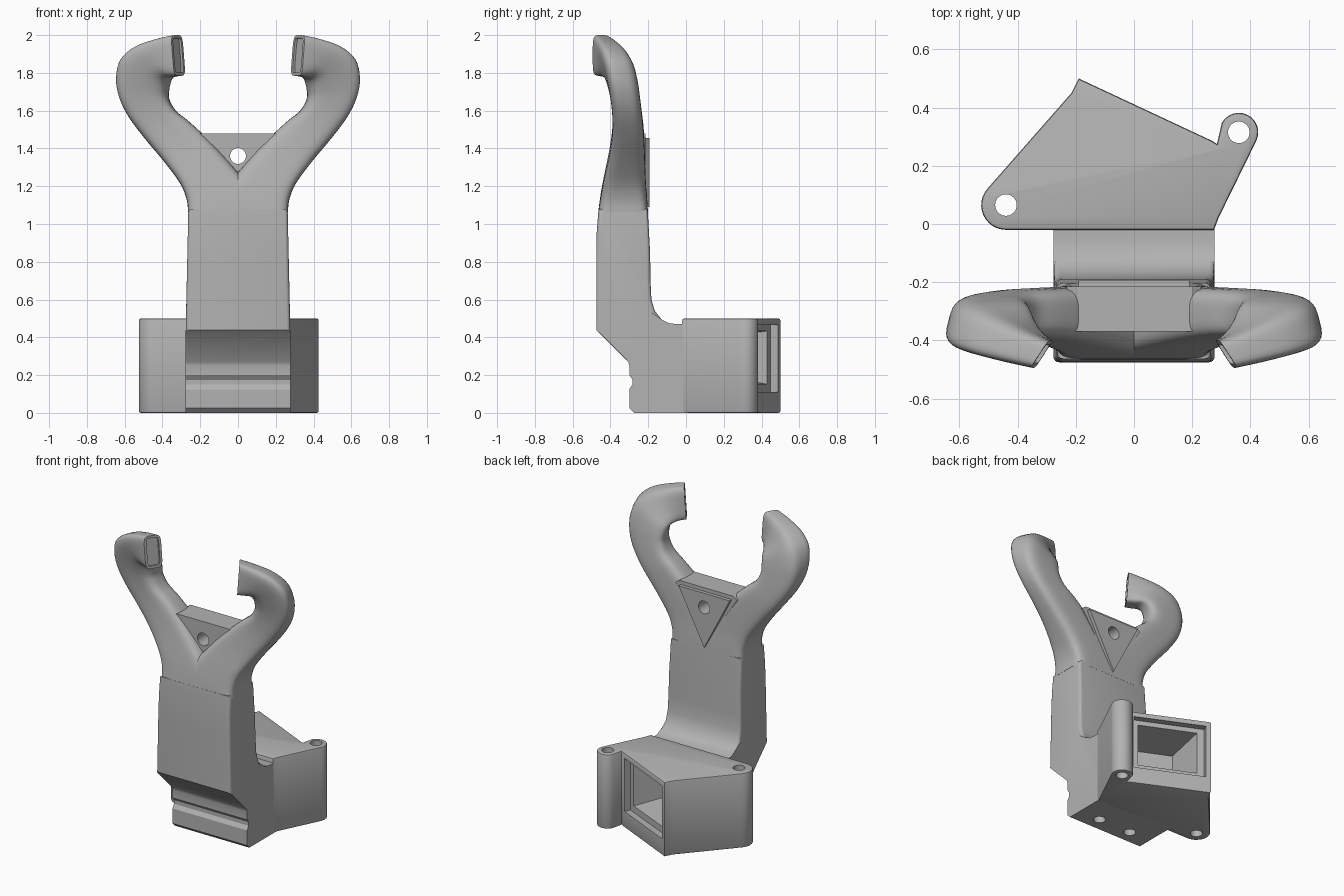
import bpy, bmesh, math
from mathutils import Vector

if "Cube" in bpy.data.objects:
    bpy.data.objects.remove(bpy.data.objects["Cube"])

grey = bpy.data.materials.new("plain_grey")
grey.use_nodes = True
COLOUR = (0.45, 0.45, 0.45, 1)
grey.diffuse_color = COLOUR
grey.node_tree.nodes["Principled BSDF"].inputs["Base Color"].default_value = COLOUR


def loft(name, rings, finish=None):
    """Skin a list of equal rings, cap both ends, optionally edit the bmesh."""
    bm = bmesh.new()
    vs = [[bm.verts.new(p) for p in ring] for ring in rings]
    n = len(vs[0])
    for a, b in zip(vs, vs[1:]):
        for i in range(n):
            j = (i + 1) % n
            bm.faces.new((a[i], a[j], b[j], b[i]))
    bm.faces.new(vs[0])
    end = bm.faces.new(vs[-1])
    bmesh.ops.recalc_face_normals(bm, faces=bm.faces[:])
    if finish:
        finish(bm, end)
    mesh = bpy.data.meshes.new(name)
    bm.to_mesh(mesh)
    bm.free()
    mesh.materials.append(grey)
    ob = bpy.data.objects.new(name, mesh)
    bpy.context.collection.objects.link(ob)
    return ob


def activate(ob):
    bpy.ops.object.select_all(action='DESELECT')
    ob.select_set(True)
    bpy.context.view_layer.objects.active = ob


def cut(ob, cutter):
    mod = ob.modifiers.new("cut", 'BOOLEAN')
    mod.operation = 'DIFFERENCE'
    mod.solver = 'EXACT'
    mod.object = cutter
    activate(ob)
    bpy.ops.object.modifier_apply(modifier=mod.name)
    bpy.data.objects.remove(cutter)


def arc(cx, cy, r, a0, a1, n=12):
    return [(cx + r * math.cos(math.radians(a0 + (a1 - a0) * i / n)),
             cy + r * math.sin(math.radians(a0 + (a1 - a0) * i / n))) for i in range(n + 1)]


def upright(name, outline, z0, z1, finish=None):
    return loft(name, [[(x, y, z) for x, y in outline] for z in (z0, z1)], finish)


def facing(name, outline, y0, y1, finish=None):
    return loft(name, [[(x, y, z) for x, z in outline] for y in (y0, y1)], finish)


def circle(cx, cy, r):
    return arc(cx, cy, r, 0, 360, 32)[:-1]


def bevel(bm, edges, width, segments=3):
    bmesh.ops.bevel(bm, geom=edges, offset=width, segments=segments,
                    profile=0.5, affect='EDGES', clamp_overlap=True)


# Base housing with two screw ears
LEFT_EAR, RIGHT_EAR = (0.36, 0.315), (-0.44, 0.065)
outline = (arc(*RIGHT_EAR, 0.085, 270, 138)
           + [(-0.215, 0.45), (-0.19, 0.50), (0.27, 0.285), (0.285, 0.275)]
           + arc(*LEFT_EAR, 0.067, 150, -25)
           + [(0.29, 0.02), (0.275, -0.02)])


def soften_rims(bm, end):
    bevel(bm, [e for e in bm.edges if abs(e.verts[0].co.z - e.verts[1].co.z) < 0.01], 0.01, 2)


base = upright("base_housing", outline, 0, 0.5, soften_rims)
for ear in (LEFT_EAR, RIGHT_EAR):
    cut(base, upright("hole_cutter", circle(*ear, 0.037), -0.1, 0.6))

# Stepped window and tapering cavity in the slanted back face
corner = Vector((-0.19, 0.50, 0))
along = Vector((0.909, -0.416, 0))
inward = Vector((-0.416, -0.909, 0))


def window_ring(s0, s1, z0, z1, depth):
    return [corner + along * s + inward * depth + Vector((0, 0, z))
            for s, z in ((s0, z0), (s1, z0), (s1, z1), (s0, z1))]


cut(base, loft("window_cutter", [window_ring(0.03, 0.485, 0.11, 0.465, -0.05),
                                 window_ring(0.03, 0.485, 0.11, 0.465, 0.045)]))
cut(base, loft("cavity_cutter", [window_ring(0.07, 0.45, 0.15, 0.435, 0.03),
                                 window_ring(0.16, 0.38, 0.20, 0.40, 0.3)]))

# Neck: side profile swept across the width, slightly tapering upward
profile = [(0.04, 0), (0.04, 0.47), (-0.05, 0.47), (-0.09, 0.475), (-0.13, 0.495),
           (-0.165, 0.54), (-0.183, 0.60), (-0.188, 0.70), (-0.19, 0.85), (-0.203, 1.08),
           (-0.463, 1.08), (-0.473, 0.95), (-0.475, 0.80), (-0.475, 0.44),
           (-0.305, 0.27), (-0.30, 0.25), (-0.30, 0.20), (-0.283, 0.175), (-0.283, 0.15),
           (-0.30, 0.125), (-0.30, 0.025), (-0.275, 0)]


def round_neck(bm, end):
    for v in bm.verts:
        v.co.x *= 1 - 0.08 * max(0, v.co.z - 0.44)
    bevel(bm, [e for e in bm.edges
               if abs(e.verts[0].co.x - e.verts[1].co.x) < 0.05
               and min(v.co.z for v in e.verts) > 0.43
               and max(v.co.y for v in e.verts) < -0.12], 0.035, 4)


neck = loft("neck", [[(x, y, z) for y, z in profile] for x in (-0.277, 0.277)], round_neck)
for x in (-0.12, 0.12):
    cut(neck, upright("bolt_cutter", circle(x, -0.185, 0.037), -0.1, 0.15))

# Hooked arms: outer x, z, inner x, z, centre y, half thickness, twist, squareness
sections = [
    (0.265, 1.06, -0.10, 1.06, -0.333, 0.132, 0, 0.28),
    (0.272, 1.13, -0.10, 1.15, -0.330, 0.124, 0, 0.32),
    (0.31, 1.22, -0.02, 1.25, -0.325, 0.112, 0, 0.40),
    (0.40, 1.34, 0.13, 1.42, -0.312, 0.094, 0, 0.48),
    (0.50, 1.46, 0.25, 1.535, -0.307, 0.083, 0, 0.52),
    (0.58, 1.57, 0.33, 1.60, -0.312, 0.079, 4, 0.55),
    (0.625, 1.67, 0.368, 1.665, -0.322, 0.080, 10, 0.55),
    (0.637, 1.77, 0.372, 1.71, -0.335, 0.084, 16, 0.55),
    (0.61, 1.87, 0.368, 1.75, -0.355, 0.086, 22, 0.55),
    (0.53, 1.94, 0.36, 1.772, -0.385, 0.078, 27, 0.52),
    (0.42, 1.98, 0.34, 1.78, -0.420, 0.066, 31, 0.48),
    (0.325, 2.0, 0.308, 1.785, -0.447, 0.056, 33, 0.40)]


def blend(rows, steps=4):
    """Smoothly interpolate between the section rows."""
    out = []
    for i in range(len(rows) - 1):
        a, b, c, d = (rows[min(max(k, 0), len(rows) - 1)] for k in range(i - 1, i + 3))
        for s in range(steps):
            t = s / steps
            out.append([q + t / 2 * (r - p + t * (2 * p - 5 * q + 4 * r - w
                                                  + t * (3 * (q - r) + w - p)))
                        for p, q, r, w in zip(a, b, c, d)])
    return out + [rows[-1]]


def power(v, e):
    return math.copysign(abs(v) ** e, v)


def arm_ring(row, side, n=32):
    ox, oz, ix, iz, y, half, twist, e = row
    centre = Vector(((ox + ix) / 2, y, (oz + iz) / 2))
    span = Vector(((ox - ix) / 2, 0, (oz - iz) / 2))
    a = math.radians(twist)
    thick = Vector((-math.sin(a), math.cos(a), 0)) * half
    ring = []
    for i in range(n):
        t = 2 * math.pi * (i + 0.5) / n
        p = centre + span * power(math.cos(t), e) + thick * power(math.sin(t), e)
        ring.append((p.x * side, p.y, p.z))
    return ring


def tip_pocket(bm, end):
    bmesh.ops.inset_region(bm, faces=[end], thickness=0.016, depth=0)
    bmesh.ops.inset_region(bm, faces=[end], thickness=0.001, depth=-0.012)


for name, side in (("left_arm", 1), ("right_arm", -1)):
    loft(name, [arm_ring(r, side) for r in blend(sections)], tip_pocket)

# Web between the arms and the raised triangular pad behind it
web = facing("fork_web", [(-0.23, 1.46), (-0.20, 1.48), (0.20, 1.48), (0.23, 1.46), (0, 1.12)],
             -0.37, -0.215)
pad = facing("back_pad", [(-0.19, 1.455), (0.19, 1.455), (0, 1.09)], -0.23, -0.192)
for part in (web, pad):
    cut(part, facing("pin_cutter", circle(0, 1.36, 0.042), -0.6, 0))
    part.modifiers.clear()

# Pin hole must also clear the arm roots
for name in ("left_arm", "right_arm"):
    cut(bpy.data.objects[name], facing("pin_cutter", circle(0, 1.36, 0.042), -0.6, 0))

for ob in bpy.context.scene.objects:
    if ob.type == 'MESH':
        activate(ob)
        bpy.ops.object.shade_smooth_by_angle(angle=math.radians(32))
